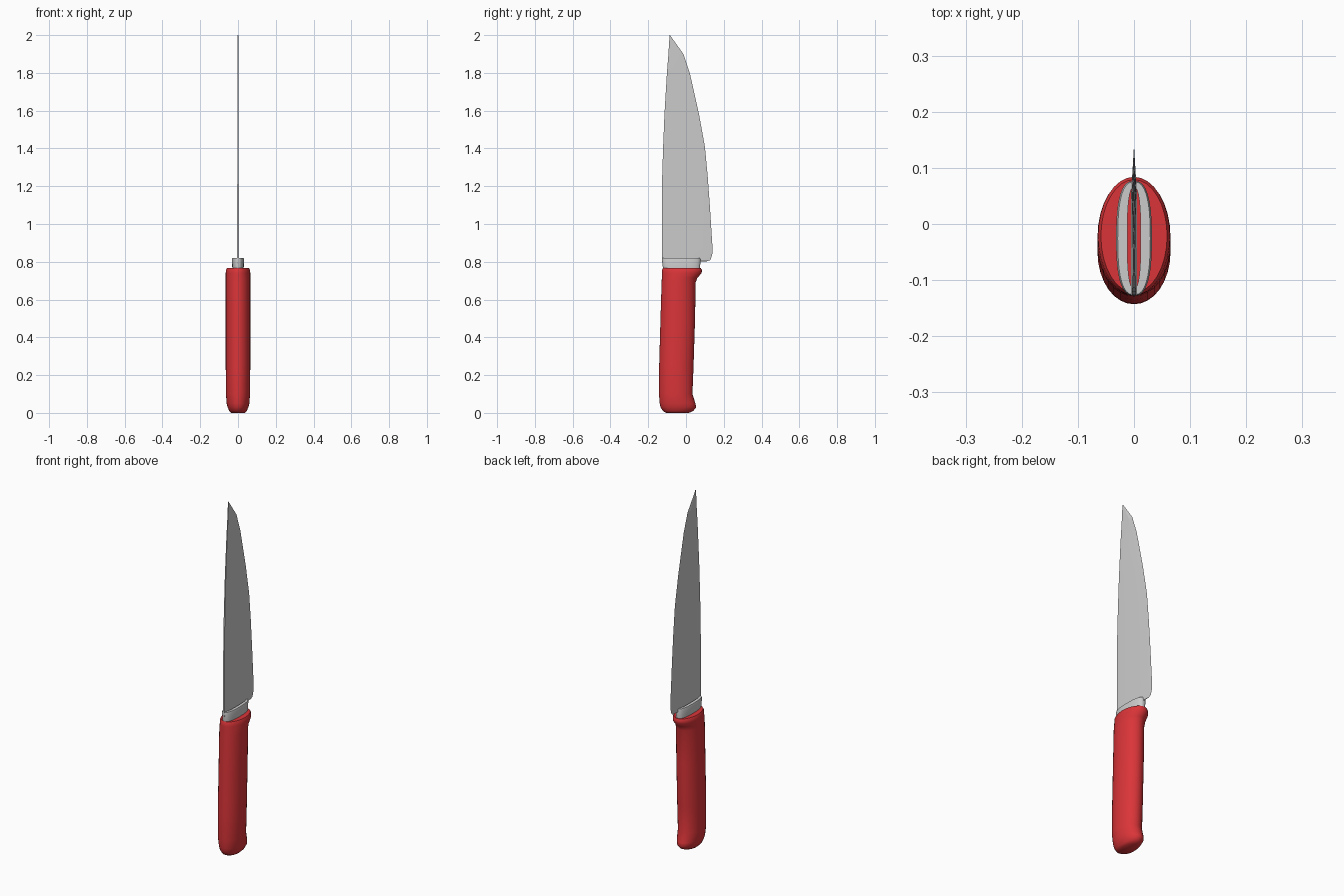
import bpy, bmesh
from math import sin, cos, pi, radians

cube = bpy.data.objects.get("Cube")
if cube:
    bpy.data.objects.remove(cube)


def paint(name, colour):
    mat = bpy.data.materials.new(name)
    mat.use_nodes = True
    mat.diffuse_color = colour
    mat.node_tree.nodes["Principled BSDF"].inputs["Base Color"].default_value = colour
    return mat


def oval(z, back, front, half, power=2, count=32):
    """Superellipse ring at height z, spanning back..front in y."""
    mid, reach = (back + front) / 2, (front - back) / 2
    ring = []
    for i in range(count):
        c, s = cos(2 * pi * i / count), sin(2 * pi * i / count)
        bend = lambda v: abs(v) ** (2 / power) * (1 if v > 0 else -1)
        ring.append((half * bend(c), mid + reach * bend(s), z))
    return ring


def loft(name, rings, angle, mat=None, closed=False):
    """Skin rings of equal length; cap the ends, or join last to first."""
    bm = bmesh.new()
    loops = [[bm.verts.new(p) for p in ring] for ring in rings]
    pairs = list(zip(loops, loops[1:]))
    if closed:
        pairs.append((loops[-1], loops[0]))
    else:
        bm.faces.new(loops[0][::-1])
        bm.faces.new(loops[-1])
    for low, high in pairs:
        for i in range(len(low)):
            j = (i + 1) % len(low)
            bm.faces.new((low[i], low[j], high[j], high[i]))
    bmesh.ops.recalc_face_normals(bm, faces=bm.faces)
    mesh = bpy.data.meshes.new(name)
    bm.to_mesh(mesh)
    bm.free()
    obj = bpy.data.objects.new(name, mesh)
    bpy.context.collection.objects.link(obj)
    if mat:
        mesh.materials.append(mat)
    bpy.ops.object.select_all(action="DESELECT")
    obj.select_set(True)
    bpy.context.view_layer.objects.active = obj
    bpy.ops.object.shade_smooth_by_angle(angle=radians(angle))
    return obj


# Handle: oval grip with a flared butt and a finger guard (z, back, front, half width)
grip = [
    (0.0, -0.105, 0.015, 0.036),
    (0.01, -0.122, 0.038, 0.046),
    (0.03, -0.135, 0.054, 0.055),
    (0.05, -0.139, 0.05, 0.06),
    (0.1, -0.143, 0.034, 0.064),
    (0.25, -0.142, 0.04, 0.065),
    (0.5, -0.135, 0.048, 0.065),
    (0.69, -0.129, 0.051, 0.065),
    (0.715, -0.128, 0.06, 0.065),
    (0.74, -0.128, 0.083, 0.065),
    (0.757, -0.127, 0.084, 0.064),
    (0.766, -0.122, 0.079, 0.059),
]
loft("handle", [oval(*row) for row in grip], 50,
     paint("red_plastic", (0.7, 0.035, 0.04, 1)))

# Bolster: open collar around the root of the blade
collar = [
    (0.76, -0.121, 0.074, 0.03),
    (0.812, -0.128, 0.077, 0.032),
    (0.82, -0.126, 0.075, 0.029),
    (0.82, -0.115, 0.065, 0.012),
    (0.76, -0.115, 0.065, 0.012),
]
loft("bolster", [oval(*row, power=2.6) for row in collar], 40, closed=True)

# Blade: flat spine side with a ground bevel on the cutting edge (z, spine, edge)
stations = [
    (0.764, -0.118, 0.068),
    (0.8, -0.127, 0.07),
    (0.803, -0.127, 0.115),
    (0.81, -0.127, 0.13),
    (0.84, -0.127, 0.139),
    (0.88, -0.127, 0.14),
    (1.1, -0.127, 0.126),
    (1.25, -0.126, 0.115),
    (1.41, -0.121, 0.1),
    (1.58, -0.114, 0.069),
    (1.8, -0.101, 0.02),
    (1.9, -0.093, -0.014),
    (2.0, -0.087, -0.085),
]
sections = []
for z, spine, edge in stations:
    thick = 0.005 - 0.003 * max(0, z - 0.8) / 1.2
    bevel = spine + (edge - spine) * 0.7
    sections.append([(thick, spine, z), (thick, bevel, z), (0, edge, z),
                     (-thick, bevel, z), (-thick, spine, z)])
loft("blade", sections, 4)
